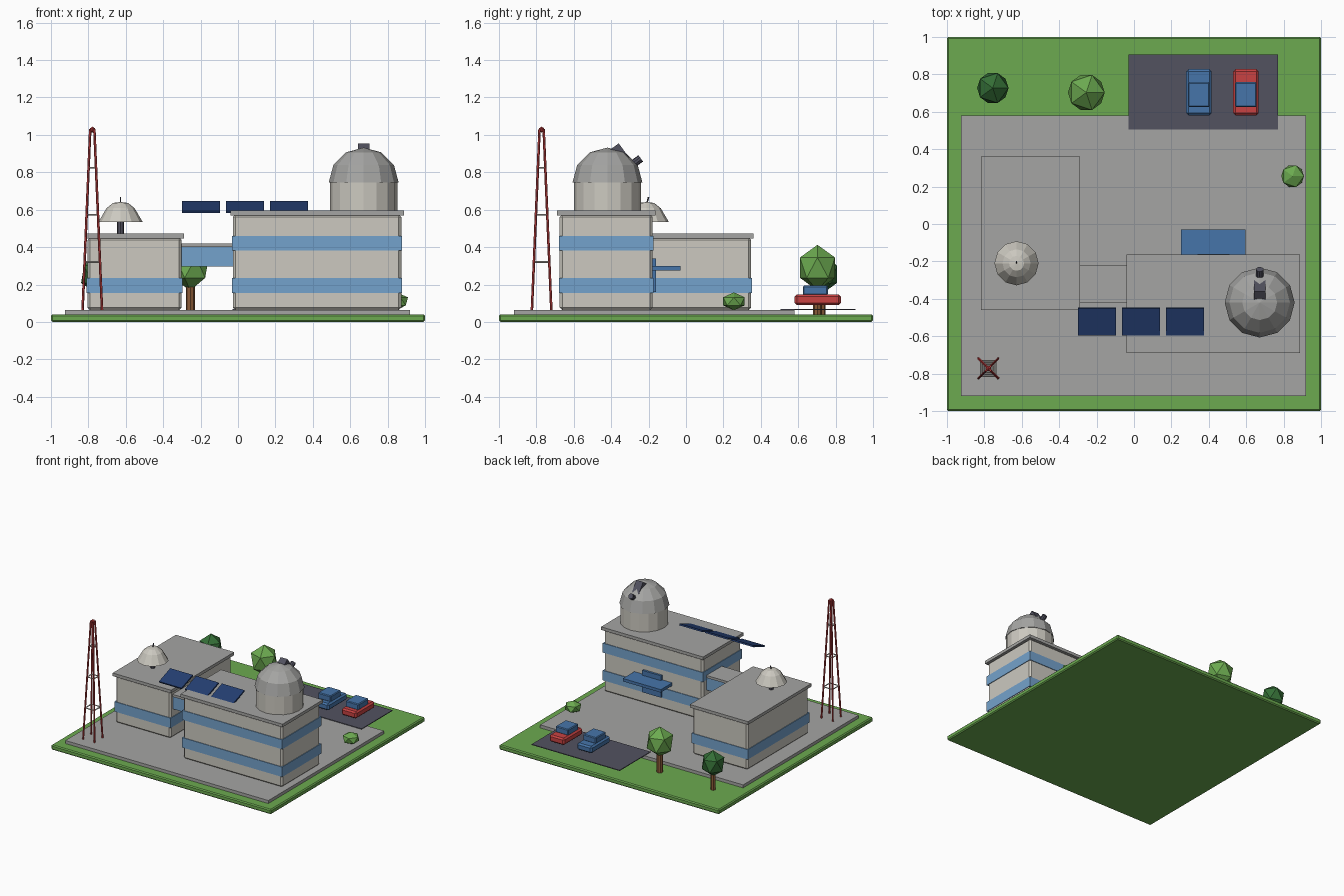
import bpy, bmesh, math
from mathutils import Vector, Matrix

if "Cube" in bpy.data.objects:
    bpy.data.objects.remove(bpy.data.objects["Cube"])


def material(name, rgb):
    m = bpy.data.materials.new(name)
    lin = [((c / 255 + 0.055) / 1.055) ** 2.4 for c in rgb]
    m.diffuse_color = (*lin, 1)
    m.use_nodes = True
    m.node_tree.nodes["Principled BSDF"].inputs["Base Color"].default_value = m.diffuse_color
    return m


GRASS = material("grass_green", (108, 170, 80))
GREY = material("concrete_grey", (165, 165, 163))
WALL = material("wall_cream", (204, 201, 192))
GLASS = material("window_blue", (116, 162, 204))
BLUE = material("paint_blue", (70, 117, 170))
NAVY = material("solar_navy", (36, 62, 114))
DARK = material("asphalt_grey", (82, 82, 96))
RED = material("paint_red", (200, 66, 66))
LEAF = material("dark_leaf_green", (52, 110, 54))
BARK = material("bark_brown", (140, 92, 56))


def finish(name, bm, mat):
    bmesh.ops.recalc_face_normals(bm, faces=bm.faces[:])
    me = bpy.data.meshes.new(name)
    bm.to_mesh(me)
    bm.free()
    me.materials.append(mat)
    ob = bpy.data.objects.new(name, me)
    bpy.context.collection.objects.link(ob)
    return ob


def box(name, mat, x, y, z, bevel=0, tilt=0):
    """Box from (min, max) ranges, optionally tilted about x through its centre."""
    bm = bmesh.new()
    size = [r[1] - r[0] for r in (x, y, z)]
    mid = [(r[0] + r[1]) / 2 for r in (x, y, z)]
    bmesh.ops.create_cube(bm, size=1)
    bmesh.ops.scale(bm, vec=size, verts=bm.verts)
    if bevel:
        bmesh.ops.bevel(bm, geom=bm.edges[:], offset=bevel, segments=1, affect='EDGES')
    bm.transform(Matrix.Translation(mid) @ Matrix.Rotation(tilt, 4, 'X'))
    return finish(name, bm, mat)


def lathe(name, mat, centre, profile, sides=12):
    """Closed faceted solid from (radius, z) points."""
    bm = bmesh.new()
    rings = []
    for r, z in profile:
        if r == 0:
            rings.append([bm.verts.new((centre[0], centre[1], z))])
        else:
            rings.append([bm.verts.new((centre[0] + r * math.cos(2 * math.pi * i / sides),
                                        centre[1] + r * math.sin(2 * math.pi * i / sides), z))
                          for i in range(sides)])
    for a, b in zip(rings, rings[1:]):
        for i in range(sides):
            j = (i + 1) % sides
            quad = [a[i], a[j], b[j], b[i]] if len(b) > 1 else [a[i], a[j], b[0]]
            bm.faces.new(quad)
    for ring in (rings[0], rings[-1]):
        if len(ring) > 1:
            bm.faces.new(ring)
    return finish(name, bm, mat)


def rod(name, mat, p, q, r, sides=8):
    p, q = Vector(p), Vector(q)
    bm = bmesh.new()
    bmesh.ops.create_cone(bm, cap_ends=True, segments=sides, radius1=r, radius2=r,
                          depth=(q - p).length)
    rot = (q - p).to_track_quat('Z', 'Y').to_matrix().to_4x4()
    bm.transform(Matrix.Translation((p + q) / 2) @ rot)
    return finish(name, bm, mat)


def foliage(name, mat, centre, r, rz):
    bm = bmesh.new()
    bmesh.ops.create_icosphere(bm, subdivisions=1, radius=1)
    bm.transform(Matrix.Translation(centre) @ Matrix.Diagonal((r, r, rz, 1)))
    return finish(name, bm, mat)


# Site
box("lawn", GRASS, (-1, 1), (-1, 1), (0, 0.04), 0.008)
box("pavement", GREY, (-0.925, 0.92), (-0.92, 0.58), (0.035, 0.065))
box("car_park", DARK, (-0.03, 0.77), (0.505, 0.905), (0.064, 0.070))


# Buildings: bevelled body, window bands, overhanging roof slab
def building(name, x, y, top, bands):
    box(name + "_body", WALL, x, y, (0.062, top + 0.005), 0.014)
    for i, z in enumerate(bands):
        box(f"{name}_windows_{i + 1}", GLASS, (x[0] - 0.005, x[1] + 0.005),
            (y[0] - 0.005, y[1] + 0.005), z)
    box(name + "_roof", GREY, (x[0] - 0.014, x[1] + 0.014),
        (y[0] - 0.014, y[1] + 0.014), (top, top + 0.025))


building("main_block", (-0.027, 0.873), (-0.675, -0.178), 0.57,
         [(0.155, 0.236), (0.383, 0.46)])
building("side_block", (-0.804, -0.302), (-0.445, 0.348), 0.447, [(0.155, 0.236)])

# Connecting bridge
box("bridge_glazing", GLASS, (-0.31, -0.02), (-0.41, -0.23), (0.295, 0.402))
box("bridge_roof", GREY, (-0.31, -0.02), (-0.42, -0.22), (0.40, 0.42))

# Entrance at the back of the main block
box("entrance_canopy", BLUE, (0.25, 0.595), (-0.185, -0.03), (0.276, 0.30))
box("entrance_door", BLUE, (0.34, 0.51), (-0.185, -0.16), (0.16, 0.34))

# Observatory dome
DX, DY, DZ, DR = 0.672, -0.42, 0.745, 0.187
lathe("dome_drum", WALL, (DX, DY), [(0.18, 0.59), (0.18, DZ)], 16)
lathe("dome", GREY, (DX, DY), [(DR * math.cos(math.radians(a)), DZ + DR * math.sin(math.radians(a)))
                               for a in (0, 30, 60)] + [(0, DZ + DR)], 12)
aim = math.radians(36)
u = Vector((0, math.cos(aim), math.sin(aim)))
v = Vector((0, -math.sin(aim), math.cos(aim)))
hub = Vector((DX, DY, DZ))
c = hub + u * 0.111 + v * 0.076
box("dome_slit", DARK, (c.x - 0.031, c.x + 0.031), (c.y - 0.061, c.y + 0.061),
    (c.z - 0.058, c.z + 0.058), tilt=aim)
rod("telescope", DARK, hub + u * 0.06, hub + u * 0.22, 0.021, 10)

# Solar panels, sloping down to the front
for i in range(3):
    x = -0.30 + 0.235 * i
    box(f"solar_panel_{i + 1}", NAVY, (x, x + 0.205), (-0.6, -0.445),
        (0.609, 0.621), tilt=math.radians(20))

# Dish on the side block
SX, SY = -0.628, -0.21
rod("dish_post", DARK, (SX, SY, 0.46), (SX, SY, 0.56), 0.018)
lathe("dish", WALL, (SX, SY), [(0.118, 0.535), (0.075, 0.608), (0.04, 0.636), (0, 0.641)], 12)
rod("dish_feed", DARK, (SX, SY, 0.63), (SX, SY + 0.01, 0.668), 0.004, 6)

# Lattice mast
MX, MY, Z0, Z1 = -0.779, -0.772, 0.062, 1.03


def mast_corner(sx, sy, z):
    h = 0.052 + (0.011 - 0.052) * (z - Z0) / (Z1 - Z0)
    return (MX + sx * h, MY + sy * h, z)


corners = [(-1, -1), (1, -1), (1, 1), (-1, 1)]
for i, (sx, sy) in enumerate(corners):
    rod(f"mast_leg_{i + 1}", RED, mast_corner(sx, sy, Z0), mast_corner(sx, sy, Z1), 0.007, 6)
    nx, ny = corners[(i + 1) % 4]
    for k, z in enumerate((0.32, 0.573, 0.825)):
        rod(f"mast_brace_{k + 1}_{i + 1}", WALL, mast_corner(sx, sy, z),
            mast_corner(nx, ny, z), 0.0045, 6)
foliage("mast_lamp", RED, (MX, MY, 1.028), 0.016, 0.016)

# Parked cars
for name, x, paint in (("blue_car", 0.347, BLUE), ("red_car", 0.598, RED)):
    box(name + "_body", paint, (x - 0.068, x + 0.068), (0.581, 0.828), (0.09, 0.147), 0.012)
    box(name + "_cabin", BLUE, (x - 0.058, x + 0.058), (0.625, 0.758), (0.143, 0.194), 0.006)

# Trees and bush
rod("light_tree_trunk", BARK, (-0.255, 0.703, 0.035), (-0.255, 0.703, 0.24), 0.024)
foliage("light_tree_crown", GRASS, (-0.255, 0.703, 0.29), 0.11, 0.122)
rod("dark_tree_trunk", BARK, (-0.755, 0.727, 0.035), (-0.755, 0.727, 0.2), 0.02)
foliage("dark_tree_crown", LEAF, (-0.755, 0.727, 0.255), 0.094, 0.105)
foliage("bush", GRASS, (0.848, 0.256, 0.11), 0.068, 0.048)
